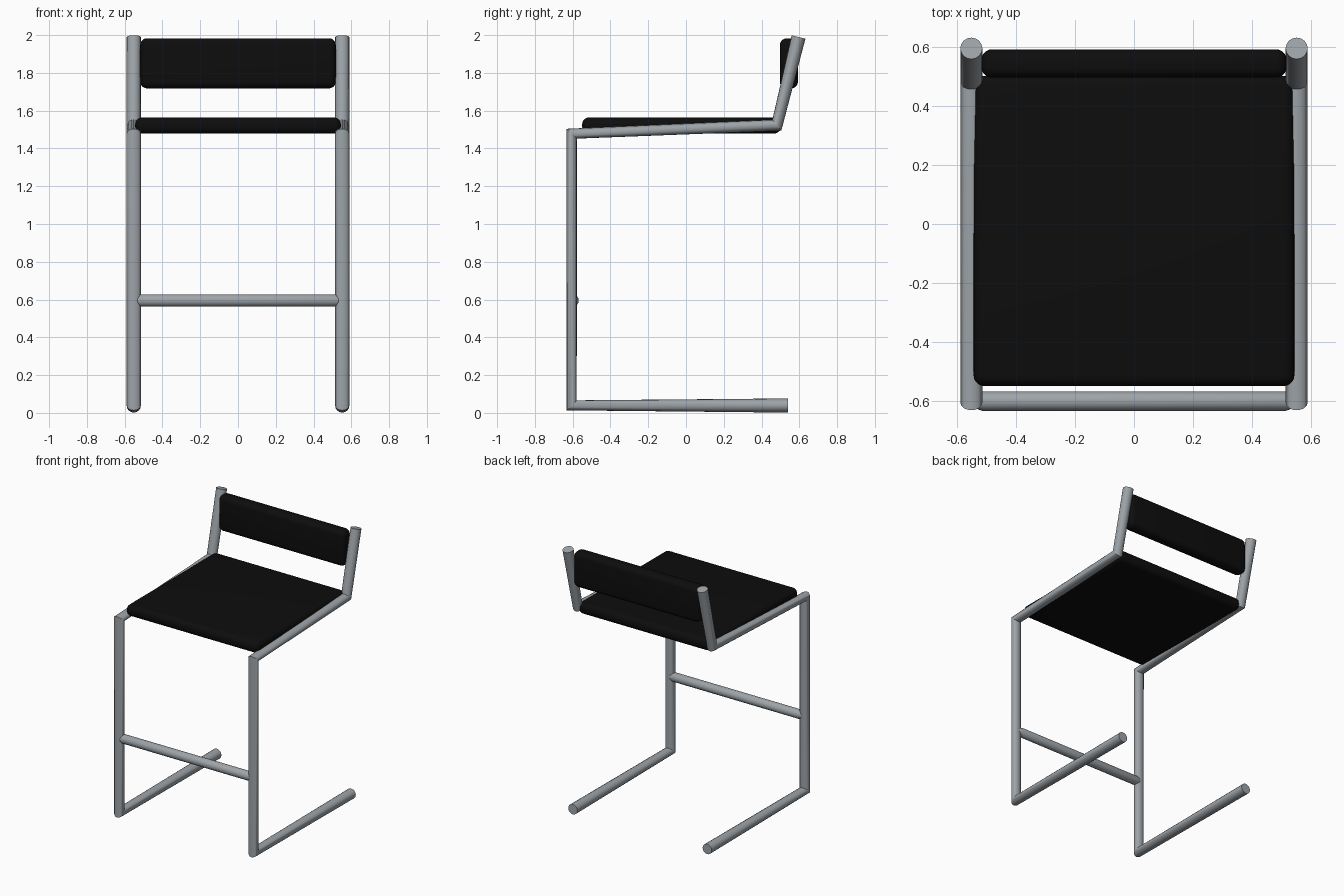
import bpy, bmesh, math
from mathutils import Vector

cube = bpy.data.objects.get("Cube")
if cube:
    bpy.data.objects.remove(cube, do_unlink=True)


def material(name, rgb, metallic=0.0, roughness=0.5):
    m = bpy.data.materials.new(name)
    m.use_nodes = True
    m.diffuse_color = (*rgb, 1)
    bsdf = m.node_tree.nodes["Principled BSDF"]
    bsdf.inputs["Base Color"].default_value = (*rgb, 1)
    bsdf.inputs["Metallic"].default_value = metallic
    bsdf.inputs["Roughness"].default_value = roughness
    return m


STEEL = material("brushed steel grey", (0.34, 0.37, 0.395))
BLACK = material("black upholstery", (0.004, 0.004, 0.004), roughness=0.8)


def finish(name, bm, mat, angle=32):
    bmesh.ops.recalc_face_normals(bm, faces=bm.faces)
    mesh = bpy.data.meshes.new(name)
    bm.to_mesh(mesh)
    bm.free()
    mesh.materials.append(mat)
    ob = bpy.data.objects.new(name, mesh)
    bpy.context.collection.objects.link(ob)
    bpy.ops.object.select_all(action='DESELECT')
    ob.select_set(True)
    bpy.context.view_layer.objects.active = ob
    bpy.ops.object.shade_smooth_by_angle(angle=math.radians(angle))
    return ob


def tube(name, path, radii, side, mat, sides=16):
    """Round rings on the bisecting plane of each path point, with capped ends.
    side is a vector perpendicular to the whole path."""
    bm = bmesh.new()
    pts = [Vector(p) for p in path]
    side = Vector(side)
    rings = []
    for i, p in enumerate(pts):
        tangent = Vector()
        if i > 0:
            tangent += (p - pts[i - 1]).normalized()
        if i < len(pts) - 1:
            tangent += (pts[i + 1] - p).normalized()
        up = tangent.normalized().cross(side)
        ring = []
        for k in range(sides):
            a = math.tau * k / sides
            ring.append(bm.verts.new(p + radii[i] * (math.cos(a) * side + math.sin(a) * up)))
        rings.append(ring)
    for r0, r1 in zip(rings, rings[1:]):
        for k in range(sides):
            n = (k + 1) % sides
            bm.faces.new((r0[k], r0[n], r1[n], r1[k]))
    bm.faces.new(rings[0])
    bm.faces.new(rings[-1])
    return finish(name, bm, mat)


def cushion(name, lo, hi, radius, mat):
    """Box with rounded edges between two corners."""
    lo, hi = Vector(lo), Vector(hi)
    bm = bmesh.new()
    bmesh.ops.create_cube(bm, size=1)
    for v in bm.verts:
        v.co = Vector((lo[i] + (v.co[i] + 0.5) * (hi[i] - lo[i]) for i in range(3)))
    bmesh.ops.bevel(bm, geom=bm.edges[:], offset=radius, segments=5,
                    profile=0.5, affect='EDGES')
    return finish(name, bm, mat, 40)


# Cantilever side frames: floor runner, front leg, seat rail, back post
R = 0.0375
for label, s in (("left", 1), ("right", -1)):
    x = s * 0.552
    tube(label + "_side_frame",
         [(x, 0.54, 0.039), (x, -0.605, 0.040), (x, -0.605, 1.478),
          (x, 0.481, 1.523), (x, 0.596, 1.990)],
         [R] * 5, (1, 0, 0), STEEL)

# Footrest bar with chamfered ends
tube("footrest_bar",
     [(-0.552, -0.601, 0.595), (-0.515, -0.601, 0.595),
      (0.515, -0.601, 0.595), (0.552, -0.601, 0.595)],
     [0.020, 0.033, 0.033, 0.020], (0, 1, 0), STEEL)

# Upholstered seat and backrest
cushion("seat", (-0.544, -0.55, 1.479), (0.544, 0.503, 1.564), 0.036, BLACK)
cushion("backrest", (-0.518, 0.497, 1.718), (0.518, 0.593, 1.983), 0.036, BLACK)
